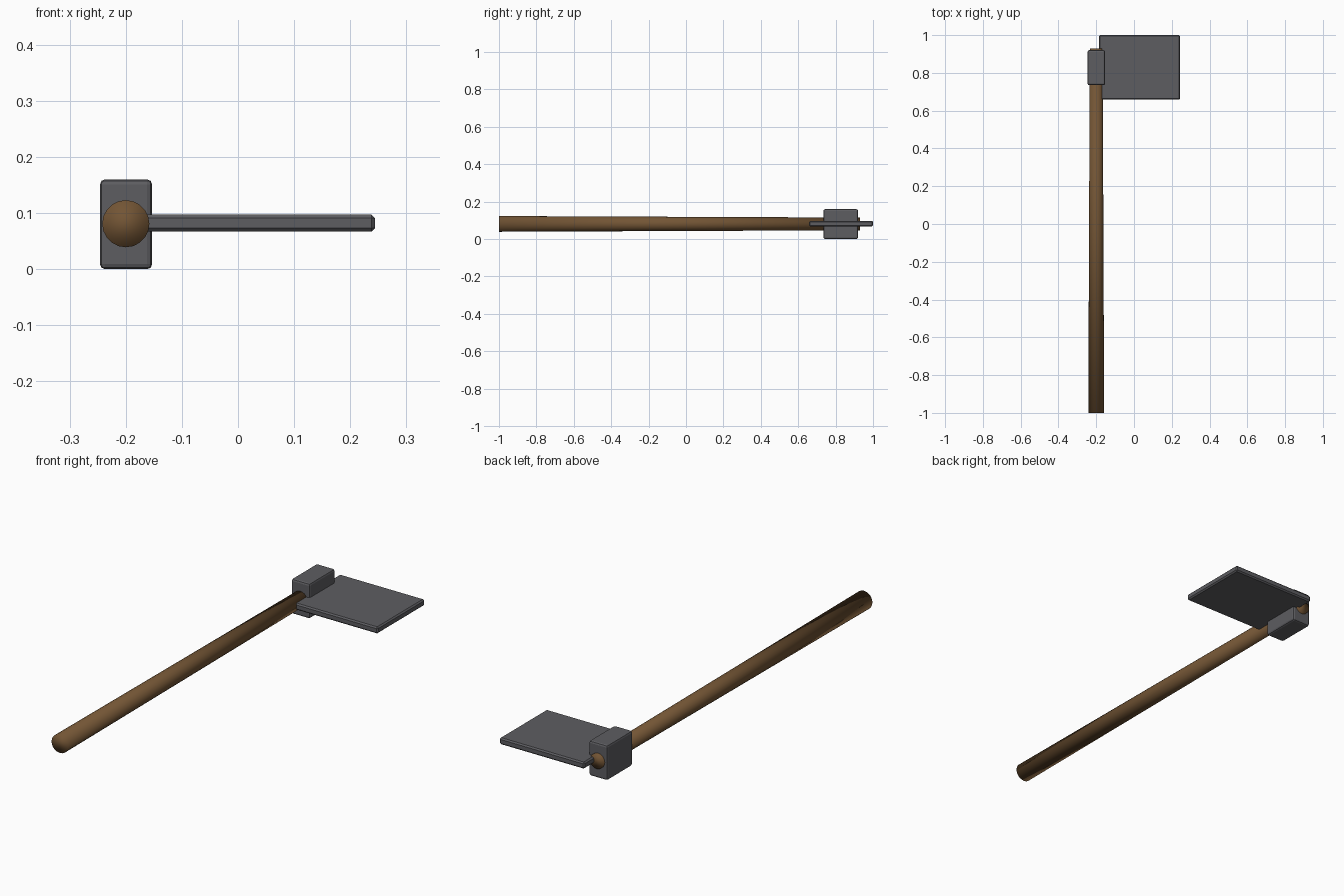
import bpy
import math

if "Cube" in bpy.data.objects:
    bpy.data.objects.remove(bpy.data.objects["Cube"])


def material(name, color):
    m = bpy.data.materials.new(name)
    m.diffuse_color = color
    m.use_nodes = True
    m.node_tree.nodes["Principled BSDF"].inputs["Base Color"].default_value = m.diffuse_color
    return m


wood = material("wood", (0.17, 0.09, 0.035, 1))
steel = material("steel", (0.11, 0.11, 0.12, 1))


def bevelled_box(name, lo, hi, bevel, segments):
    center = [(a + b) / 2 for a, b in zip(lo, hi)]
    bpy.ops.mesh.primitive_cube_add(size=1, location=center)
    ob = bpy.context.object
    ob.name = name
    ob.scale = [b - a for a, b in zip(lo, hi)]
    bpy.ops.object.transform_apply(location=False, rotation=False, scale=True)
    mod = ob.modifiers.new("bevel", 'BEVEL')
    mod.width = bevel
    mod.segments = segments
    ob.data.materials.append(steel)
    return ob


# Tapered wooden handle, thickest at the butt, smooth all over
y0, y1 = -1.0, 0.93
bpy.ops.mesh.primitive_cone_add(vertices=20, radius1=0.042, radius2=0.034, depth=y1 - y0,
                                location=(-0.2, (y0 + y1) / 2, 0.081),
                                rotation=(-math.pi / 2, 0, 0))
handle = bpy.context.object
handle.name = "handle"
handle.data.materials.append(wood)
bpy.ops.object.shade_smooth()

# Block that clamps the handle
bevelled_box("head_block", (-0.246, 0.735, 0.0), (-0.153, 0.92, 0.16), 0.009, 2)

# Flat blade reaching sideways from the block
bevelled_box("blade", (-0.185, 0.658, 0.067), (0.244, 1.0, 0.097), 0.006, 1)
